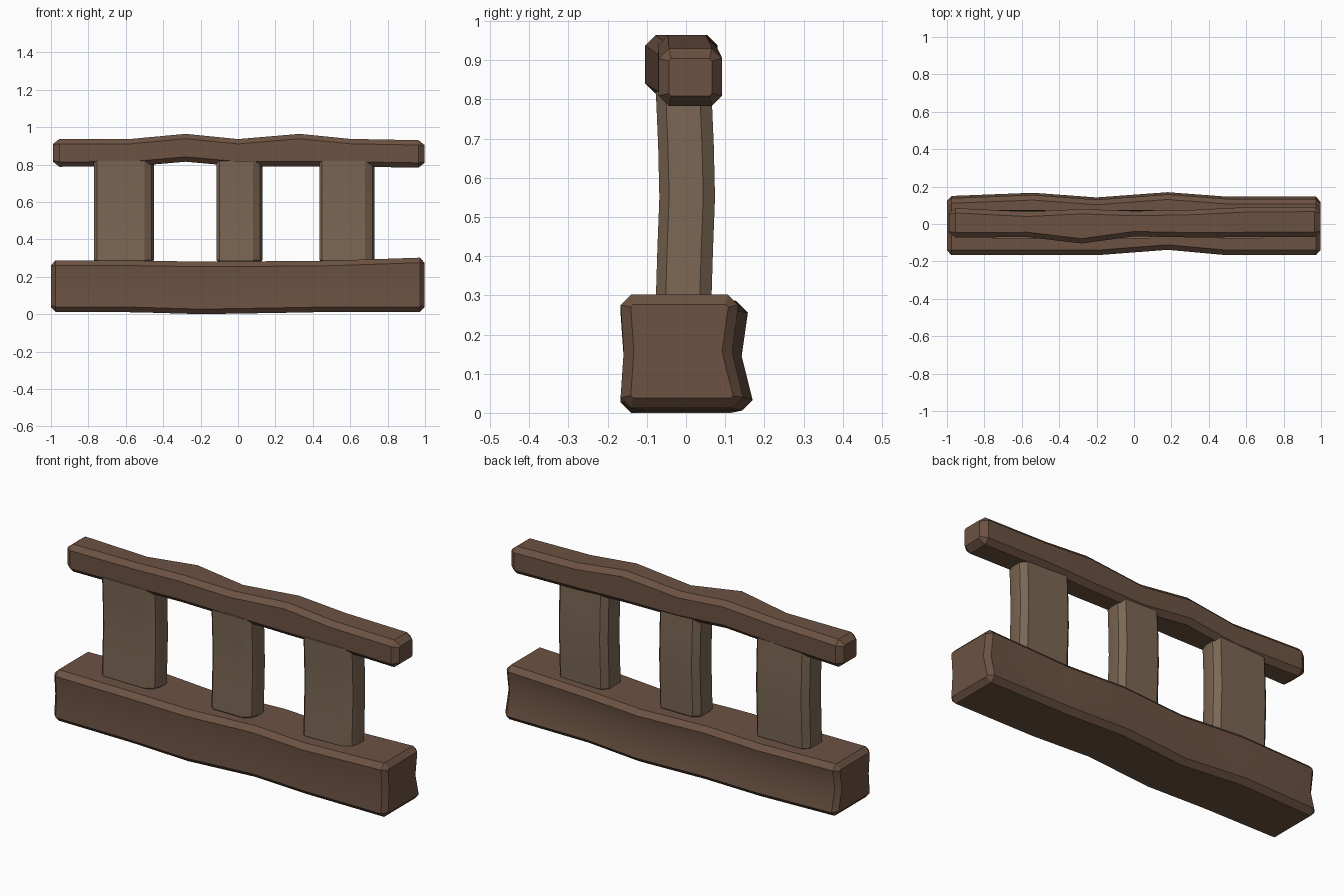
import bpy, bmesh, math

if "Cube" in bpy.data.objects:
    bpy.data.objects.remove(bpy.data.objects["Cube"])


def material(name, rgb):
    m = bpy.data.materials.new(name)
    m.diffuse_color = (*rgb, 1)
    m.use_nodes = True
    m.node_tree.nodes["Principled BSDF"].inputs["Base Color"].default_value = m.diffuse_color
    return m


DARK = material("dark_wood", (0.15, 0.085, 0.055))
LIGHT = material("light_wood", (0.2, 0.135, 0.088))


def loft(name, rings, mat):
    """Skin a list of equal-length point rings and cap both ends."""
    bm = bmesh.new()
    vs = [[bm.verts.new(p) for p in r] for r in rings]
    n = len(vs[0])
    for a, b in zip(vs, vs[1:]):
        for i in range(n):
            j = (i + 1) % n
            bm.faces.new((a[i], a[j], b[j], b[i]))
    bm.faces.new(vs[0])
    bm.faces.new(vs[-1])
    bmesh.ops.recalc_face_normals(bm, faces=bm.faces)
    me = bpy.data.meshes.new(name)
    bm.to_mesh(me)
    bm.free()
    me.materials.append(mat)
    ob = bpy.data.objects.new(name, me)
    bpy.context.collection.objects.link(ob)
    bpy.ops.object.select_all(action='DESELECT')
    ob.select_set(True)
    bpy.context.view_layer.objects.active = ob
    bpy.ops.object.shade_smooth_by_angle(angle=math.radians(25))
    return ob


def beam_ring(x, y0, y1, z0, z1, c, waist, inset=0.0, flare=0.0):
    """Chamfered section with pinched sides; flare widens the lower back edge."""
    y0, y1, z0, z1 = y0 + inset, y1 - inset, z0 + inset, z1 - inset
    c = c if not inset else 0.006
    zm = (z0 + z1) / 2
    return [(x, y0 + c, z0), (x, y1 + flare - c, z0), (x, y1 + flare, z0 + c),
            (x, y1 - waist, zm), (x, y1, z1 - c), (x, y1 - c, z1),
            (x, y0 + c, z1), (x, y0, z1 - c), (x, y0 + waist * 0.5, zm),
            (x, y0, z0 + c)]


def beam(name, stations, c, waist, end, flare=0.0):
    """Hewn beam along x, with bevelled ends."""
    rings = [beam_ring(*s, c, waist, 0, flare) for s in stations]
    for s, d, pos in ((stations[0], -end, 0), (stations[-1], end, len(rings) + 1)):
        rings.insert(pos, beam_ring(s[0] + d, *s[1:], c, waist, 0.026, flare))
    return loft(name, rings, DARK)


# Heavy base beam: x, y front, y back, z bottom, z top
beam("base_beam", [
    (-0.975, -0.167, 0.138, 0.012, 0.288),
    (-0.54, -0.167, 0.155, 0.010, 0.286),
    (-0.20, -0.167, 0.130, 0.000, 0.281),
    (0.18, -0.138, 0.158, 0.006, 0.283),
    (0.50, -0.167, 0.134, 0.012, 0.286),
    (0.972, -0.167, 0.134, 0.012, 0.302)], 0.027, 0.016, 0.025, 0.012)

# Slimmer wavy top rail
beam("top_rail", [
    (-0.955, -0.072, 0.085, 0.788, 0.937),
    (-0.57, -0.070, 0.066, 0.790, 0.937),
    (-0.28, -0.104, 0.080, 0.815, 0.964),
    (0.00, -0.066, 0.070, 0.790, 0.936),
    (0.33, -0.072, 0.076, 0.790, 0.964),
    (0.60, -0.070, 0.090, 0.789, 0.937),
    (0.965, -0.070, 0.092, 0.783, 0.930)], 0.026, 0.0, 0.033)


# Three bowed upright planks, more rounded on the right edge
def post(name, x0, x1):
    def ring(z, shift, inset=0.0):
        a, b = x0 + inset, x1 - inset
        f, k = -0.077 + shift + inset, 0.065 + shift - inset
        return [(a + 0.015, f, z), (b - 0.05, f, z), (b - 0.012, f + 0.025, z),
                (b, f + 0.06, z), (b, k - 0.03, z), (b - 0.025, k, z),
                (a + 0.03, k, z), (a, k - 0.03, z), (a, f + 0.015, z)]
    loft(name, [ring(0.27, 0, 0.012), ring(0.29, 0), ring(0.42, 0.004),
                ring(0.55, 0.009), ring(0.68, 0.006), ring(0.82, 0)], LIGHT)


for side, x0, x1 in (("left", -0.77, -0.45), ("middle", -0.115, 0.13),
                     ("right", 0.435, 0.73)):
    post(side + "_post", x0, x1)
